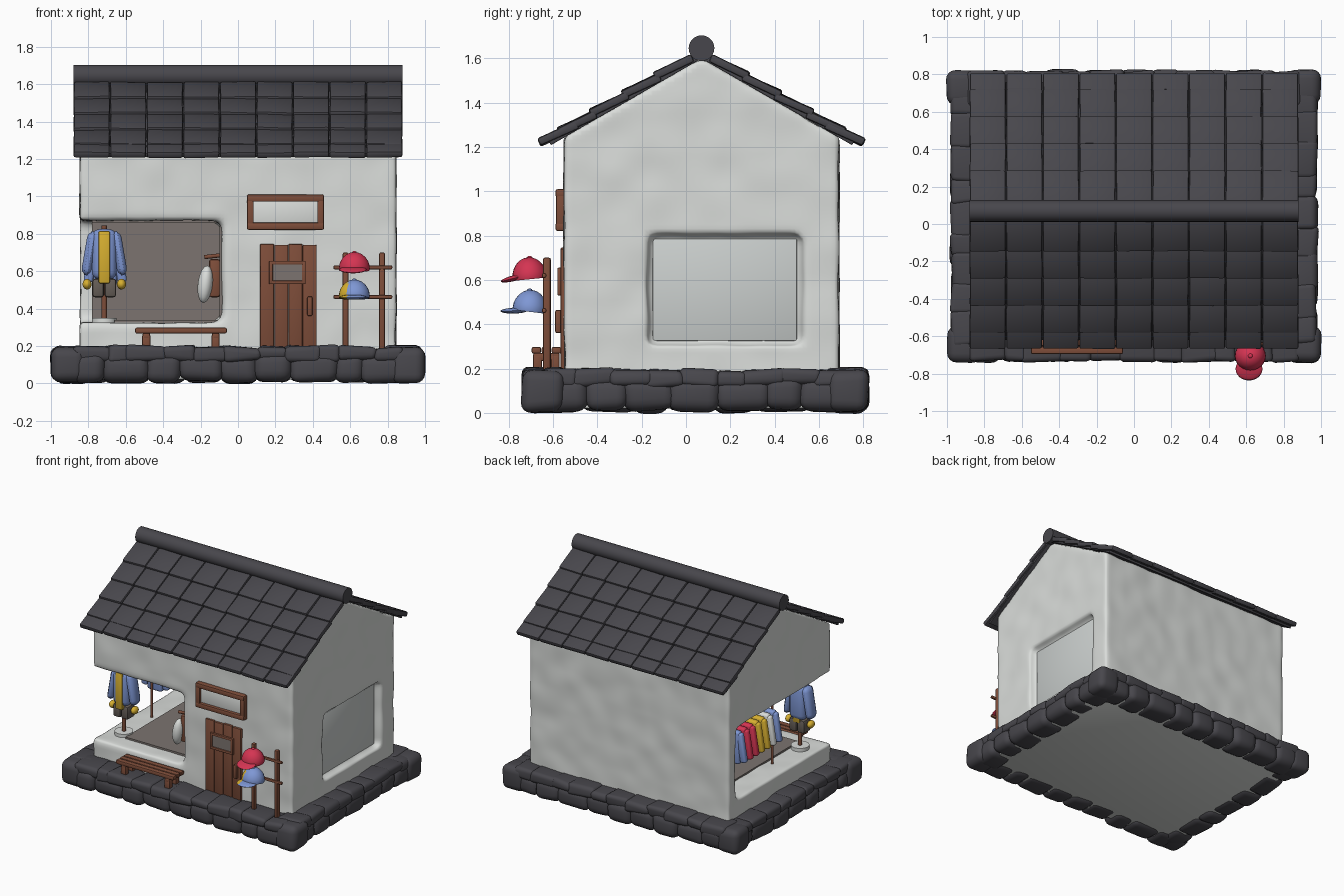
import bpy, bmesh, math, random
from mathutils import Matrix, Vector, Euler, noise

random.seed(4)
if "Cube" in bpy.data.objects:
    bpy.data.objects.remove(bpy.data.objects["Cube"])


def material(name, r, g, b):
    m = bpy.data.materials.new(name)
    m.use_nodes = True
    m.diffuse_color = (r, g, b, 1)
    m.node_tree.nodes["Principled BSDF"].inputs["Base Color"].default_value = (r, g, b, 1)
    return m


plaster = material("plaster", .70, .72, .70)
pane = material("pane_grey", .60, .63, .62)
stone = material("dark_stone", .064, .062, .072)
wood = material("red_brown_wood", .21, .075, .042)
taupe = material("taupe_lining", .20, .175, .16)
red = material("red_cloth", .66, .035, .085)
blue = material("blue_cloth", .21, .31, .66)
yellow = material("yellow_cloth", .68, .43, .03)
dark = material("grey_brown_cloth", .13, .11, .095)


def merge(bm, t, loc, rot):
    """Place a temporary shape and join it to a part."""
    t.transform(Matrix.Translation(loc) @ Euler(rot).to_matrix().to_4x4())
    me = bpy.data.meshes.new("tmp")
    t.to_mesh(me)
    t.free()
    bm.from_mesh(me)
    bpy.data.meshes.remove(me)


def box(bm, loc, size, bevel=.008, seg=2, rot=(0, 0, 0), jitter=0):
    t = bmesh.new()
    bmesh.ops.create_cube(t, size=1)
    for v in t.verts:
        v.co = Vector(c * s + random.uniform(-jitter, jitter) for c, s in zip(v.co, size))
    if bevel:
        bmesh.ops.bevel(t, geom=t.edges[:], offset=bevel, segments=seg, profile=.5, affect='EDGES')
    merge(bm, t, loc, rot)


def span(bm, x, y, z, **kw):
    """Box given by its lower and upper limits."""
    lims = (x, y, z)
    box(bm, [sum(p) / 2 for p in lims], [p[1] - p[0] for p in lims], **kw)


def ball(bm, loc, radii, rot=(0, 0, 0), half=False):
    t = bmesh.new()
    bmesh.ops.create_uvsphere(t, u_segments=24, v_segments=12, radius=1)
    for v in t.verts:
        if half:
            v.co.z = max(v.co.z, -.1)
        v.co = Vector(c * s for c, s in zip(v.co, radii))
    merge(bm, t, loc, rot)


def rod(bm, a, b, r, sides=16):
    a, b = Vector(a), Vector(b)
    t = bmesh.new()
    bmesh.ops.create_cone(t, cap_ends=True, segments=sides, radius1=r, radius2=r, depth=(b - a).length)
    merge(bm, t, (a + b) / 2, (b - a).to_track_quat('Z', 'Y').to_euler())


def finish(name, bm, *mats):
    me = bpy.data.meshes.new(name)
    bm.to_mesh(me)
    bm.free()
    for m in mats:
        me.materials.append(m)
    me.polygons.foreach_set("use_smooth", [True] * len(me.polygons))
    me.set_sharp_from_angle(angle=math.radians(40))
    ob = bpy.data.objects.new(name, me)
    bpy.context.collection.objects.link(ob)
    return ob


def slab(name, mat, *lims, **kw):
    bm = bmesh.new()
    span(bm, *lims, **kw)
    return finish(name, bm, mat)


# Stone base: big lower stones, flat upper stones and corner blocks
slab("base_underside", plaster, (-.9, .9), (-.65, .74), (.02, .1))
slab("base_fill", stone, (-.9, .9), (-.65, .74), (.1, .165))
bm = bmesh.new()
X, Y0, Y1 = .88, -.635, .72


def stone_row(start, end, zc, height, depth, step, out):
    start, end = Vector(start), Vector(end)
    length = (end - start).length
    n = round(length / step)
    cuts = [0] + [(i + random.uniform(-.2, .2)) / n for i in range(1, n)] + [1]
    angle = math.atan2((end - start).y, (end - start).x)
    for a, b in zip(cuts, cuts[1:]):
        c = start.lerp(end, (a + b) / 2)
        size = ((b - a) * length + .025, depth, height * random.uniform(.92, 1.05))
        box(bm, (c.x, c.y, zc), size, bevel=min(size) * .36, seg=4,
            rot=(0, 0, angle + random.uniform(-.05, .05)), jitter=.012)


corners = [(-X, Y0, 0), (X, Y0, 0), (X, Y1, 0), (-X, Y1, 0)]
for a, b in zip(corners, corners[1:] + corners[:1]):
    stone_row(a, b, .083, .155, .2, .19, 0)
    stone_row(a, b, .158, .08, .2, .155, 0)
for x, y, z in corners:
    box(bm, (x * 1.03, y + math.copysign(.01, y), .1), (.18, .19, .19), bevel=.05, seg=4, jitter=.01)
finish("base_stones", bm, stone)

# Plaster walls: gabled block with a corner display opening and a side window recess
RIDGE_Y, RIDGE_Z, PITCH = .07, 1.62, .575


def roof_line(d):
    return RIDGE_Z - PITCH * d


bm = bmesh.new()
eave = roof_line(.62) - .02
profile = [(-.55, .1), (.69, .1), (.69, eave), (RIDGE_Y, RIDGE_Z - .02), (-.55, eave)]
face = bm.faces.new([bm.verts.new((-.845, y, z)) for y, z in profile])
res = bmesh.ops.extrude_face_region(bm, geom=[face])
bmesh.ops.translate(bm, verts=[g for g in res["geom"] if isinstance(g, bmesh.types.BMVert)], vec=(1.69, 0, 0))
bmesh.ops.recalc_face_normals(bm, faces=bm.faces[:])
walls = finish("walls", bm, plaster)
cutters = [slab("cut_display", plaster, (-1.1, -.085), (-.8, .6), (.325, .87), bevel=.04, seg=3),
           slab("cut_display_rim", plaster, (-1.1, -.062), (-.8, -.525), (.31, .888), bevel=.04, seg=3),
           slab("cut_side_window", plaster, (.79, 1), (-.175, .525), (.305, .805), bevel=.03, seg=3)]
for c in cutters:
    c.hide_render = True
    mod = walls.modifiers.new("cut", 'BOOLEAN')
    mod.operation, mod.object, mod.solver = 'DIFFERENCE', c, 'EXACT'
mod = walls.modifiers.new("remesh", 'REMESH')
mod.mode, mod.voxel_size = 'VOXEL', .02
mod = walls.modifiers.new("soften", 'SMOOTH')
mod.iterations = 2
deps = bpy.context.evaluated_depsgraph_get()
me = bpy.data.meshes.new_from_object(walls.evaluated_get(deps))
walls.modifiers.clear()
walls.data = me
for c in cutters:
    bpy.data.objects.remove(c)
normals = [v.normal.copy() for v in me.vertices]
for v, n in zip(me.vertices, normals):
    v.co += n * .007 * noise.noise(v.co * 6)
me.polygons.foreach_set("use_smooth", [True] * len(me.polygons))
slab("side_window_pane", pane, (.79, .803), (-.15, .5), (.325, .785), bevel=.004)

# Lining of the display room
slab("lining_back", taupe, (-.78, -.09), (.57, .61), (.335, .86), bevel=0)
slab("lining_side", taupe, (-.1, -.07), (-.5, .6), (.335, .86), bevel=0)
slab("lining_floor", taupe, (-.66, -.09), (-.42, .6), (.31, .338), bevel=0)
slab("lining_ceiling", taupe, (-.78, -.09), (-.48, .6), (.858, .88), bevel=0)

# Roof boards, tiles and ridge roll
bm = bmesh.new()
tiles = bmesh.new()
tilt, long, thick, cols = math.radians(25), .19, .036, 9
width = 1.76 / cols
for s in (-1, 1):
    pitch = math.atan(PITCH)
    box(bm, (0, RIDGE_Y + s * .34, roof_line(.34) - .008), (1.73, .69 / math.cos(pitch), .024),
        bevel=.004, rot=(-s * pitch, 0, 0))
    for d in (.725, .64, .495, .35, .205):
        dc = d - math.cos(tilt) * long / 2 + math.sin(tilt) * thick / 2
        zc = roof_line(d) + math.sin(tilt) * long / 2 + math.cos(tilt) * thick / 2
        for i in range(cols):
            box(tiles, (-.88 + width * (i + .5), RIDGE_Y + s * dc, zc), (width - .004, long, thick), bevel=.01,
                rot=(-s * tilt + random.uniform(-.02, .02), random.uniform(-.02, .02), 0), jitter=.002)
finish("roof_boards", bm, stone)
finish("roof_tiles", tiles, stone)
bm = bmesh.new()
rod(bm, (-.88, RIDGE_Y, 1.645), (.88, RIDGE_Y, 1.645), .058, 24)
finish("roof_ridge", bm, stone)

# Plank door with a small window and a handle
bm = bmesh.new()
for i in range(4):
    span(bm, (.118 + i * .076, .192 + i * .076), (-.566, -.5), (.19, .745 - .005 * (i % 2)), bevel=.005)
for x in (.176, .352):
    span(bm, (x - .01, x + .01), (-.58, -.55), (.53, .655), bevel=.005)
for z in (.54, .645):
    span(bm, (.166, .362), (-.58, -.55), (z - .01, z + .01), bevel=.005)
span(bm, (.37, .398), (-.59, -.56), (.36, .465))
finish("door", bm, wood)
slab("door_window", taupe, (.18, .35), (-.572, -.565), (.545, .64), bevel=0)

# Framed blank sign
bm = bmesh.new()
for z in (.84, .99):
    span(bm, (.048, .46), (-.588, -.53), (z - .019, z + .019))
for x in (.066, .442):
    span(bm, (x - .018, x + .018), (-.586, -.53), (.825, 1.005))
finish("sign_frame", bm, wood)
slab("sign_board", plaster, (.07, .44), (-.565, -.53), (.84, .99))

# Bench
bm = bmesh.new()
for y in (-.675, -.63, -.585):
    span(bm, (-.55, -.06), (y - .021, y + .021), (.267, .298))
for x in (-.49, -.12):
    span(bm, (x - .02, x + .02), (-.69, -.57), (.235, .27))
    for y in (-.67, -.59):
        span(bm, (x - .022, x + .022), (y - .02, y + .02), (.17, .26))
finish("bench", bm, wood)

# Cap rack and caps
bm = bmesh.new()
for x in (.575, .77):
    span(bm, (x - .015, x + .015), (-.645, -.61), (.17, .7))
for z in (.62, .462):
    span(bm, (.51, .825), (-.65, -.63), (z - .011, z + .011))
finish("cap_rack", bm, wood)


def cap(name, z, lean, *mats):
    bm = bmesh.new()
    ball(bm, (.622, -.705, z), (.083, .078, .09), (lean, 0, 0), half=True)
    ball(bm, (.615, -.775, z - .004), (.072, .062, .013), (lean + .15, 0, 0))
    ball(bm, (.622, -.705, z + .088), (.012, .012, .008))
    if len(mats) > 1:
        for f in bm.faces:
            f.material_index = int(f.calc_center_median().x < .585)
    finish(name, bm, *mats)


cap("red_cap", .612, .1, red)
cap("blue_cap", .465, -.12, blue, yellow)


# Clothes: tapered body with two sleeves
def garment(name, mat, x, y, top, w, h, depth):
    bm = bmesh.new()
    box(bm, (x, y, top - h / 2), (w * .62, depth, h), bevel=depth * .35, seg=3)
    for s in (-1, 1):
        box(bm, (x + s * w * .37, y, top - h * .48), (w * .25, depth * .85, h * .88),
            bevel=depth * .3, seg=3, rot=(0, -s * .17, 0))
    finish(name, bm, mat)


for i, mat in enumerate((blue, red, red, yellow, yellow, plaster, blue)):
    garment("hanging_garment_%d" % (i + 1), mat, -.71, .44 - .07 * i, .77, .2, .25, .05)
bm = bmesh.new()
rod(bm, (-.71, -.05, .79), (-.71, .52, .79), .01)
for y in (-.03, .5):
    rod(bm, (-.71, y, .33), (-.71, y, .79), .01)
finish("clothes_rail", bm, wood)

# Dressed stand in the corner
MX, MY = -.715, -.36
garment("stand_jacket", blue, MX, MY, .825, .215, .27, .12)
slab("stand_shirt", yellow, (MX - .03, MX + .03), (MY - .066, MY + .05), (.535, .815))
bm = bmesh.new()
for s in (-1, 1):
    ball(bm, (MX + s * .092, MY, .53), (.024, .035, .028))
finish("stand_cuffs", bm, yellow)
bm = bmesh.new()
for s in (-1, 1):
    box(bm, (MX + s * .033, MY, .51), (.062, .09, .1), bevel=.015)
finish("stand_shorts", bm, dark)
bm = bmesh.new()
rod(bm, (MX, MY, .33), (MX, MY, .845), .014)
finish("stand_pole", bm, wood)
bm = bmesh.new()
rod(bm, (MX, MY, .315), (MX, MY, .35), .065, 24)
finish("stand_base", bm, plaster)

# Bag hanging beside the opening
bm = bmesh.new()
ball(bm, (-.175, -.47, .53), (.04, .05, .1), (0, .12, 0))
finish("bag", bm, plaster)
bm = bmesh.new()
span(bm, (-.155, -.095), (-.48, -.42), (.46, .665), bevel=.015)
rod(bm, (-.18, -.46, .675), (-.09, -.46, .685), .011)
finish("bag_holder", bm, wood)
